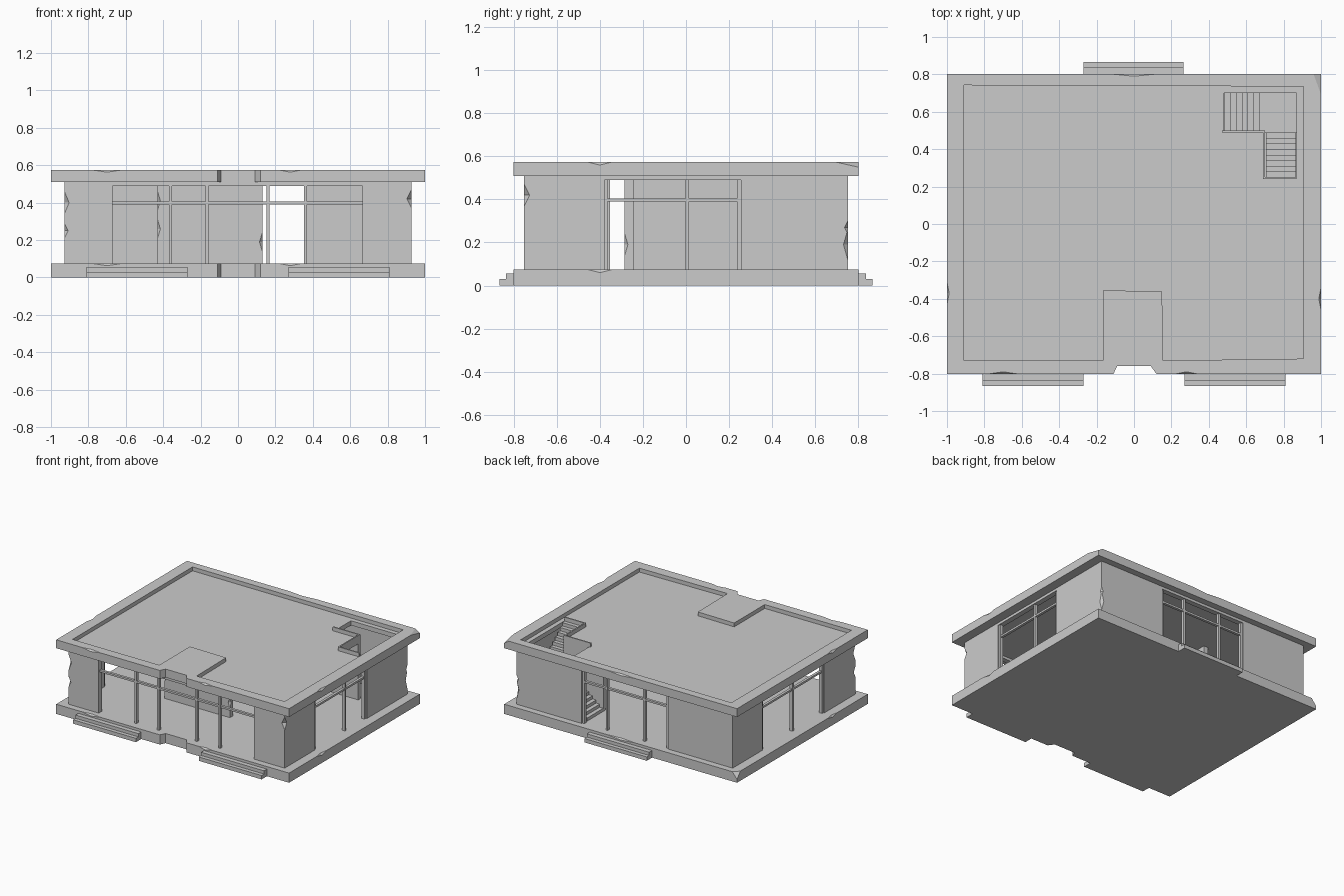
import bpy, bmesh, math
from mathutils import Matrix

if "Cube" in bpy.data.objects:
    bpy.data.objects.remove(bpy.data.objects["Cube"])


def finish(name, bm):
    bmesh.ops.recalc_face_normals(bm, faces=bm.faces)
    me = bpy.data.meshes.new(name)
    bm.to_mesh(me)
    bm.free()
    ob = bpy.data.objects.new(name, me)
    bpy.context.collection.objects.link(ob)
    return ob


def boxes(name, items):
    """Each item is (x0, x1, y0, y1, z0, z1)."""
    bm = bmesh.new()
    for x0, x1, y0, y1, z0, z1 in items:
        m = Matrix.Translation(((x0 + x1) / 2, (y0 + y1) / 2, (z0 + z1) / 2))
        m = m @ Matrix.Diagonal((x1 - x0, y1 - y0, z1 - z0, 1))
        bmesh.ops.create_cube(bm, size=1, matrix=m)
    return finish(name, bm)


def prism(name, pts, z0, z1):
    bm = bmesh.new()
    f = bm.faces.new([bm.verts.new((x, y, z0)) for x, y in pts])
    r = bmesh.ops.extrude_face_region(bm, geom=[f])
    vs = [v for v in r["geom"] if isinstance(v, bmesh.types.BMVert)]
    bmesh.ops.translate(bm, verts=vs, vec=(0, 0, z1 - z0))
    return finish(name, bm)


def cut(ob, cutter):
    mod = ob.modifiers.new("cut", "BOOLEAN")
    mod.operation, mod.solver, mod.object = "DIFFERENCE", "EXACT", cutter
    bpy.context.view_layer.objects.active = ob
    bpy.ops.object.modifier_apply(modifier=mod.name)
    bpy.data.objects.remove(cutter)


def chip(ob, places):
    """Knock small faceted notches out of edges: (x, y, z, rx, ry, rz)."""
    for x, y, z, rx, ry, rz in places:
        bm = bmesh.new()
        m = Matrix.Translation((x, y, z)) @ Matrix.Diagonal((rx, ry, rz, 1))
        bmesh.ops.create_uvsphere(bm, u_segments=4, v_segments=2, radius=1, matrix=m)
        cut(ob, finish("chip_cutter", bm))


FLOOR, CEIL, TOP, SILL, DECK = 0.075, 0.51, 0.575, 0.49, 0.545
WX, WY, T = 0.928, 0.752, 0.04

# floor and roof slabs with the broken notch in the front edge
outline = [(-1, -.802), (-.11, -.802), (-.09, -.76), (.09, -.76), (.12, -.802),
           (1, -.802), (1, .802), (-1, .802)]
base = prism("floor_slab", outline, 0, FLOOR)
roof = prism("roof_slab", outline, CEIL, TOP)

# sunken roof deck and the L-shaped stair opening
cut(roof, prism("deck_cutter", [(-.91, -.73), (-.165, -.73), (-.165, -.355), (.15, -.36),
                                (.155, -.73), (.905, -.72), (.905, .735), (-.91, .742)], DECK, .65))
cut(roof, prism("well_cutter", [(.48, .5), (.7, .5), (.7, .25), (.87, .25),
                                (.87, .7), (.48, .7)], .4, .7))
for slab, z in ((base, FLOOR), (roof, TOP)):
    chip(slab, [(1.0, -.4, z, .012, .06, .015), (-.7, -.802, z, .08, .012, .012),
                (-1.0, -.37, z, .012, .06, .015), (.28, -.802, z, .06, .012, .012),
                (0, .802, z, .12, .012, .01)])
chip(roof, [(1, .802, TOP, .04, .11, .025)])
chip(base, [(-1, .802, FLOOR, .04, .04, .05)])

# curb around the stair opening
boxes("stair_curb", [(.47, .7, .49, .5, DECK, TOP), (.69, .7, .25, .49, DECK, TOP),
                     (.69, .87, .24, .25, DECK, TOP)])


# entrance steps
def entry(name, x0, x1, s):
    items = []
    for out, z in ((.867, .03), (.837, .055)):
        a, b = sorted((s * .8, s * out))
        items.append((x0, x1, a, b, 0, z))
    boxes(name, items)


entry("front_steps_left", -.81, -.27, -1)
entry("front_steps_right", .27, .81, -1)
entry("back_steps", -.27, .265, 1)

# outer walls: a solid ring with four openings cut through it
walls = boxes("outer_walls", [(-WX, WX, -WY, WY, FLOOR, CEIL)])
cut(walls, boxes("room_cutter", [(-WX + T, WX - T, -WY + T, WY - T, 0, .7)]))
OPEN = {"front": (-.67, .665, (-.36, -.165, .16, .36)),
        "back": (-.37, .37, (-.16, .16)),
        "left": (-.37, .385, (0,)),
        "right": (-.38, .255, (.005,))}
for side, (a, b, posts) in OPEN.items():
    s = -1 if side in ("front", "left") else 1
    along_x = side in ("front", "back")
    wall = s * (WY if along_x else WX)
    mid = wall - s * T / 2

    def place(u0, u1, d, z0, z1):
        return ((u0, u1, mid - d, mid + d, z0, z1) if along_x
                else (mid - d, mid + d, u0, u1, z0, z1))

    cut(walls, boxes("opening_cutter", [place(a, b, .1, 0, SILL)]))
    # window frame: posts, transom and (except the wide front) jambs
    f, w = .012, .008
    bars = [place(a, b, .01, .39, .405)]
    bars += [place(p - w, p + w, f, FLOOR, SILL) for p in posts]
    if side != "front":
        bars += [place(a, a + .016, f, FLOOR, SILL), place(b - .018, b, f, FLOOR, SILL)]
    boxes(side + "_window_frame", bars)
chip(walls, [(-WX, -WY, .4, .025, .025, .06), (-WX, -WY, .25, .02, .02, .04),
             (WX, -WY, .42, .025, .025, .05), (WX, WY, .19, .02, .02, .07),
             (WX, WY, .27, .015, .015, .03)])

# inner partition, L-shaped in plan
part = prism("inner_partition", [(-.43, -.285), (.13, -.285), (.13, -.245), (-.39, -.245),
                                 (-.39, .3), (-.43, .3)], FLOOR, CEIL)
chip(part, [(-.43, -.285, .41, .015, .015, .05), (-.43, -.285, .26, .015, .015, .05),
            (.13, -.285, .19, .015, .015, .05)])

# wall closing the side of the lower flight
boxes("stair_wall", [(.36, .7, .475, .5, FLOOR, CEIL)])

# staircase: lower flight, landing, upper flight
N1, N2, LAND, X0 = 10, 8, .34, .36
run, r1 = (.67 - X0) / N1, (LAND - FLOOR) / (N1 + 1)
boxes("lower_flight", [(X0 + i * run, X0 + (i + 1) * run, .5, .7,
                        max(FLOOR, FLOOR + (i - .6) * r1), FLOOR + (i + 1) * r1)
                       for i in range(N1)])
boxes("stair_landing", [(.67, .87, .49, .7, LAND - .03, LAND)])
r2 = (DECK - LAND) / N2
boxes("upper_flight", [(.705, .865, .49 - (i + 1) * .03, .49 - i * .03,
                        LAND + (i - .6) * r2, LAND + (i + 1) * r2) for i in range(N2)])
